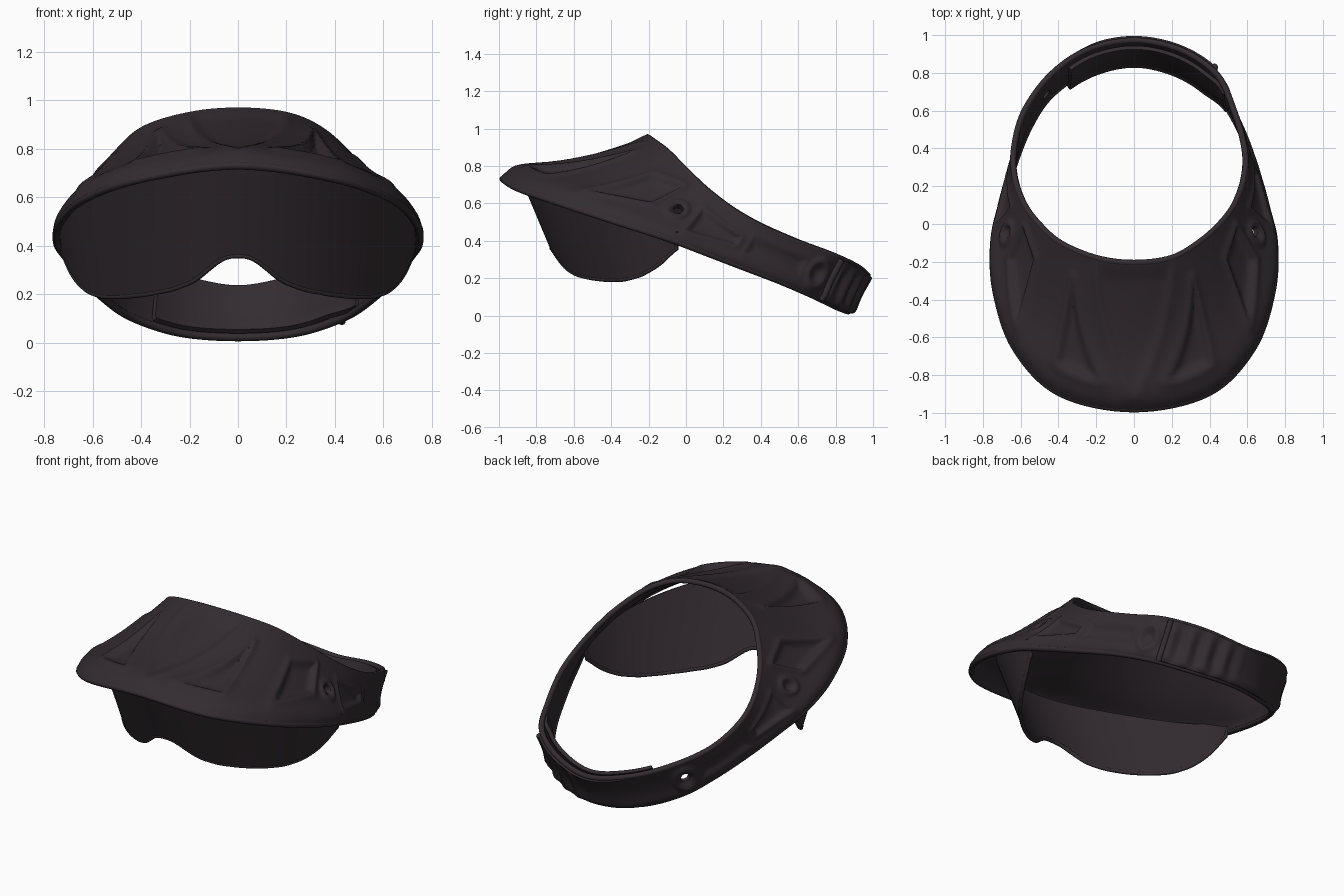
import bpy
import math
from mathutils import Vector

if "Cube" in bpy.data.objects:
    bpy.data.objects.remove(bpy.data.objects["Cube"])

charcoal = bpy.data.materials.new("charcoal_plum")
charcoal.use_nodes = True
COLOUR = (0.033, 0.024, 0.030, 1)
charcoal.diffuse_color = COLOUR
charcoal.node_tree.nodes["Principled BSDF"].inputs["Base Color"].default_value = COLOUR

# Half outline from front to back: upper rim point, lower rim point
HALF = [
    ((0, -.21, .968), (0, -.985, .745)),
    ((.2, -.185, .95), (.4, -.9, .69)),
    ((.37, -.105, .89), (.64, -.66, .605)),
    ((.49, 0, .785), (.745, -.36, .505)),
    ((.57, .11, .68), (.76, -.1, .42)),
    ((.62, .25, .57), (.72, .08, .35)),
    ((.625, .4, .48), (.66, .28, .27)),
    ((.57, .6, .39), (.57, .51, .18)),
    ((.45, .8, .315), (.45, .69, .1)),
    ((.25, .935, .25), (.25, .825, .035)),
    ((0, .985, .205), (0, .88, .015)),
]
flip = Vector((-1, 1, 1))
stations = [(Vector(a), Vector(b)) for a, b in HALF]
stations += [(a * flip, b * flip) for a, b in stations[-2:0:-1]]
COUNT = len(stations)
# The head opening sits slightly to one side
for upper, lower in stations:
    if .35 < upper.z < .9:
        upper.x -= .025


def smooth(t):
    t = min(max(t, 0), 1)
    return t * t * (3 - 2 * t)


def rim(u, side):
    """Closed Catmull-Rom curve through the stations."""
    i = math.floor(u)
    t = u - i
    a, b, c, d = (stations[(i + k) % COUNT][side] for k in (-1, 0, 1, 2))
    return (2*b + (c - a)*t + (2*a - 5*b + 4*c - d)*t*t + (3*b - a - 3*c + d)*t**3) / 2


def poly_distance(p, poly):
    """Signed distance to a polygon, negative inside."""
    best, inside = 9.0, False
    for a, b in zip(poly, poly[1:] + poly[:1]):
        e, w = b - a, p - a
        best = min(best, (w - e * min(max(w.dot(e) / e.dot(e), 0), 1)).length)
        if (a.y > p.y) != (b.y > p.y) and p.x < a.x + e.x * w.y / e.y:
            inside = not inside
    return -best if inside else best


# Pressed panels in (station, height) space: height scale, depth, corners
PANELS = [
    (.75, .022, [(.45, .82), (1.15, .8), (1.4, .2)]),
    (.75, .012, [(-1.1, -.1), (1.1, -.1), (0, .9)]),
    (.55, .022, [(2.1, .8), (2.5, .28), (3.4, .17), (3.15, .6)]),
    (.4, .014, [(4.3, .3), (5.7, .4), (5.7, .62), (4.3, .8)]),
    (.22, .008, [(6, .28), (7.35, .28), (7.35, .72), (6, .72)]),
]
STEP = .28
shapes = [(s, d, [Vector((u * STEP, v * s)) for u, v in c]) for s, d, c in PANELS]
BOSSES = [(3.75, .52, .5), (7.75, .5, .22)]


def relief(u, v):
    m = min(u % COUNT, COUNT - u % COUNT)
    h = 0
    for scale, depth, poly in shapes:
        d = poly_distance(Vector((m * STEP, v * scale)), poly)
        h += .6 * depth * math.exp(-(d / .032) ** 2) - depth * smooth(.3 - d / .045)
    h *= smooth(v / .15)
    for hu, hv, scale in BOSSES:
        r = math.hypot((m - hu) * STEP, (v - hv) * scale)
        h += .014 * math.exp(-((r - .065) / .022) ** 2) - .01 * smooth(1.5 - r / .03)
    # Outer overlap at the back, ribbed towards its free end
    overlap = smooth((u - 8.15) / .12) * smooth(11.5 - u)
    ribs = overlap * smooth((10.2 - u) / .8) * math.sin(math.pi * v) ** .5
    return h + .012 * overlap + .013 * ribs * math.sin((u - 8.2) * 15)


def surface(u, v, detail=True):
    top, low = rim(u, 0), rim(u, 1)
    drop = low - top
    along = rim(u + .02, 0) + rim(u + .02, 1) - rim(u - .02, 0) - rim(u - .02, 1)
    n = drop.cross(along).normalized()
    # Shallow hollow below the crown, rounded swell near the lower rim
    bulge = .04 * math.sin(math.pi * v ** 5) - .014 * math.sin(math.pi * v ** .9)
    return top + drop * v + n * (bulge * drop.length + (relief(u, v) if detail else 0)), n


def activate(ob):
    bpy.ops.object.select_all(action='DESELECT')
    ob.select_set(True)
    bpy.context.view_layer.objects.active = ob


def finish(ob):
    activate(ob)
    for mod in list(ob.modifiers):
        bpy.ops.object.modifier_apply(modifier=mod.name)
    bpy.ops.object.shade_smooth_by_angle(angle=math.radians(50))


def grid(name, rows, thickness=0, offset=0):
    """Sheet of rows given a thickness, or a closed tube if none is given."""
    n, w = len(rows), len(rows[0])
    cut = 1 if thickness else 0
    faces = [(i*w + j, i*w + (j + 1) % w, (i + 1) % n*w + (j + 1) % w, (i + 1) % n*w + j)
             for i in range(n - cut) for j in range(w - cut)]
    mesh = bpy.data.meshes.new(name)
    mesh.from_pydata([p for row in rows for p in row], [], faces)
    mesh.materials.append(charcoal)
    ob = bpy.data.objects.new(name, mesh)
    bpy.context.collection.objects.link(ob)
    if thickness:
        mod = ob.modifiers.new("thickness", 'SOLIDIFY')
        mod.thickness, mod.offset = thickness, offset
    return ob


def bead(name, points, radius, closed=False):
    curve = bpy.data.curves.new(name, 'CURVE')
    curve.dimensions = '3D'
    curve.bevel_depth, curve.bevel_resolution = radius, 2
    curve.use_fill_caps = True
    line = curve.splines.new('POLY')
    line.points.add(len(points) - 1)
    for q, p in zip(line.points, points):
        q.co = (*p, 1)
    line.use_cyclic_u = closed
    curve.materials.append(charcoal)
    ob = bpy.data.objects.new(name, curve)
    bpy.context.collection.objects.link(ob)
    activate(ob)
    bpy.ops.object.convert(target='MESH')
    finish(bpy.context.object)


# Brim and headband: embossed outer wall, plain inner wall
SUB, ACROSS, THICK = 24, 40, .03
ring = [k / SUB for k in range(COUNT * SUB)]
rows = []
for u in ring:
    row = [surface(u, j / ACROSS)[0] for j in range(ACROSS + 1)]
    for j in range(ACROSS, -1, -2):
        p, n = surface(u, j / ACROSS, False)
        row.append(p - n * THICK)
    rows.append(row)
shell = grid("brim_and_band", rows)

# Through holes: one at a temple, one on the opposite strap
cutters = []
for u in (BOSSES[0][0], COUNT - BOSSES[1][0]):
    p, n = surface(u, .5)
    bpy.ops.mesh.primitive_cylinder_add(vertices=24, radius=.026, depth=.2, location=p,
                                        rotation=n.to_track_quat('Z', 'Y').to_euler())
    cutter = bpy.context.object
    cutter.name = "hole_cutter"
    cutter.hide_render = True
    cutters.append(cutter)
    mod = shell.modifiers.new("hole", 'BOOLEAN')
    mod.operation, mod.object, mod.solver = 'DIFFERENCE', cutter, 'EXACT'
finish(shell)
for cutter in cutters:
    bpy.data.objects.remove(cutter)

# Rolled rims
for name, v in (("upper_rim", 0), ("lower_rim", 1)):
    edge = [surface(u, v, False) for u in ring[::3]]
    bead(name, [p - n * THICK / 2 for p, n in edge], .0165, True)

# Inner strap end overlapping behind the band
rows = []
for k in range(81):
    u = 7.5 + 4.1 * k / 80
    row = []
    for j in range(13):
        p, n = surface(u, .01 + .98 * j / 12, False)
        row.append(p - n * (.02 + .026 * smooth((u - 7.5) / .8)))
    rows.append(row)
finish(grid("inner_strap", rows, .022, -1))

# Tip of the outer strap
tip = [surface(8.18, v / 8) for v in range(9)]
bead("outer_strap_tip", [p + n * .006 for p, n in tip], .018)

# Face shield: lower edge height by angle from the front
EDGE = [(0, .36), (5, .355), (10, .315), (17, .255), (27, .22), (40, .2),
        (52, .19), (64, .19), (74, .215), (82, .265), (87, .32), (90, .37)]


def shield_low(deg):
    for (a, za), (b, zb) in zip(EDGE, EDGE[1:]):
        if deg <= b:
            return za + (zb - za) * (deg - a) / (b - a)


rows = []
for k in range(-90, 91):
    a = math.radians(k)
    high = .45 + .28 * math.cos(a)
    low = sum(shield_low(min(abs(k + s), 90)) for s in (-3, -1, 0, 1, 3)) / 5
    pull = 1 - .05 * math.sin(2 * a) ** 2
    row = []
    for j in range(17):
        z = high + (low - high) * j / 16
        d = high - z
        row.append(Vector(((.74 - .26 * d) * math.sin(a) * pull,
                           -.05 - (.825 - .42 * d) * math.cos(a) * pull, z)))
    rows.append(row)
finish(grid("face_shield", rows, .014))
bead("shield_edge", [rows[0][0]] + [row[-1] for row in rows] + [rows[-1][0]], .011)
